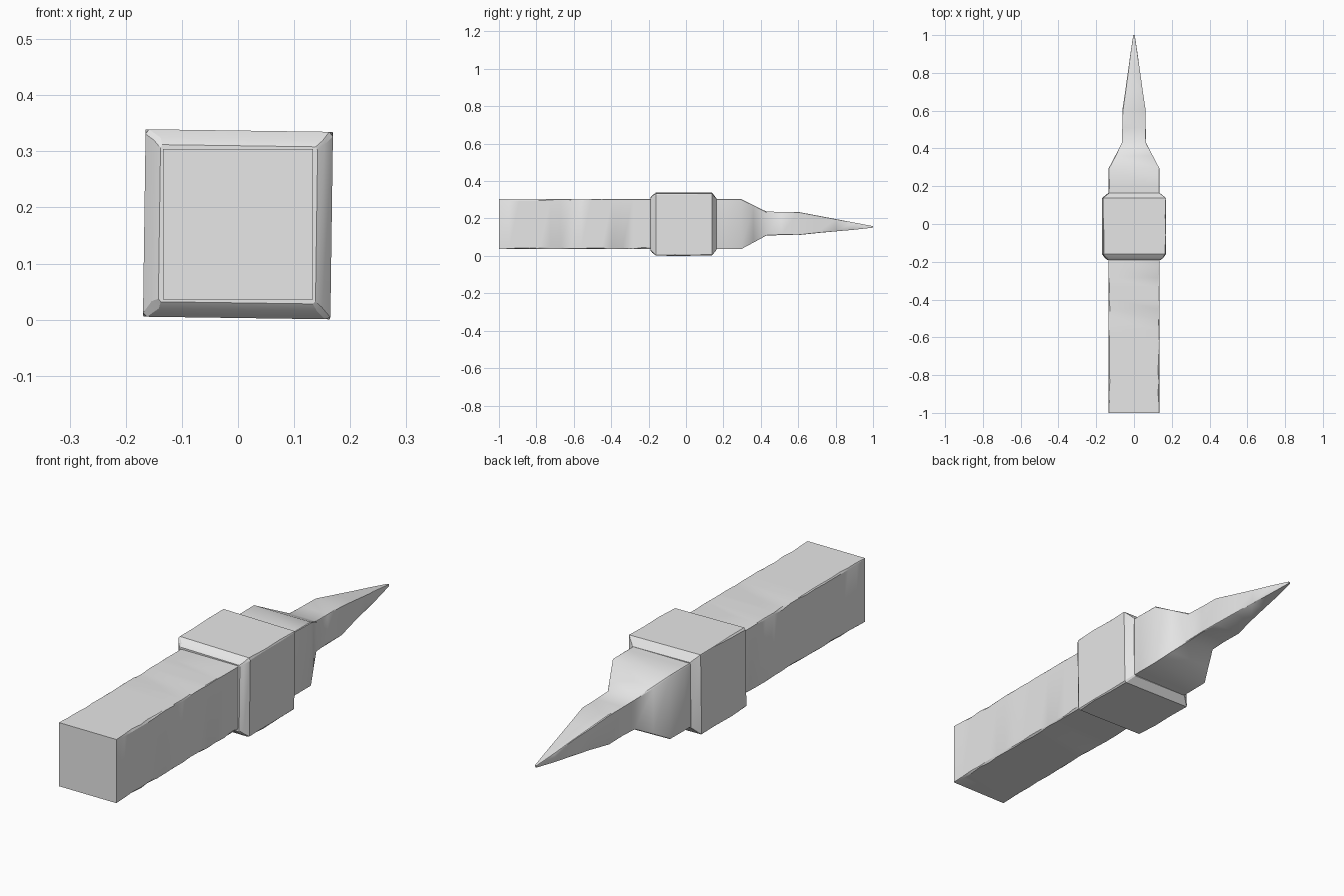
import bpy, bmesh, math, random

random.seed(4)
if "Cube" in bpy.data.objects:
    bpy.data.objects.remove(bpy.data.objects["Cube"])

mat = bpy.data.materials.new("plain grey")
mat.use_nodes = True
mat.diffuse_color = (0.8, 0.8, 0.8, 1)
mat.node_tree.nodes["Principled BSDF"].inputs["Base Color"].default_value = (0.8, 0.8, 0.8, 1)


def ring(bm, y, half, zc, chip):
    """Square section whose four corners are chipped by small random amounts."""
    verts = []
    for sx, sz in ((1, 1), (-1, 1), (-1, -1), (1, -1)):
        a, b = (random.uniform(0.1, 1.0) * chip for _ in range(2))
        p = (sx * half, zc + sz * (half - a))
        q = (sx * (half - b), zc + sz * half)
        pair = (p, q) if sx * sz > 0 else (q, p)
        verts += [bm.verts.new((x, y, z)) for x, z in pair]
    return verts


def loft(name, sections, angle=30):
    """Skin a list of (y, half width, centre z, chip size) into a closed solid."""
    bm = bmesh.new()
    rings = [ring(bm, *s) for s in sections]
    for r0, r1 in zip(rings, rings[1:]):
        for i in range(8):
            j = (i + 1) % 8
            bm.faces.new((r0[i], r0[j], r1[j], r1[i]))
    bm.faces.new(rings[0])
    bm.faces.new(rings[-1])
    bmesh.ops.recalc_face_normals(bm, faces=bm.faces)
    mesh = bpy.data.meshes.new(name)
    bm.to_mesh(mesh)
    bm.free()
    mesh.materials.append(mat)
    obj = bpy.data.objects.new(name, mesh)
    bpy.context.collection.objects.link(obj)
    bpy.ops.object.select_all(action='DESELECT')
    obj.select_set(True)
    bpy.context.view_layer.objects.active = obj
    bpy.ops.object.shade_smooth_by_angle(angle=math.radians(angle))
    return obj


ZC = 0.17

# long square shaft with lightly worn edges
steps = 16
shaft = loft("shaft", [(-1 + 0.88 * i / steps, 0.134, ZC, 0.001 if i == 0 else 0.009)
                       for i in range(steps + 1)])

# wider collar with chamfered ends, twisted very slightly
collar = loft("collar", [
    (-0.19, 0.140, 0, 0.006),
    (-0.18, 0.152, 0, 0.014),
    (-0.16, 0.167, 0, 0.010),
    (-0.06, 0.167, 0, 0.006),
    (0.04, 0.167, 0, 0.006),
    (0.138, 0.167, 0, 0.008),
    (0.163, 0.136, 0, 0.006)], angle=20)
collar.location.z = ZC
collar.rotation_euler.y = 0.014

# shoulder narrowing to a neck, then a long pointed tip
spike = loft("spike", [
    (0.10, 0.134, ZC, 0.004),
    (0.20, 0.134, ZC, 0.006),
    (0.295, 0.134, ZC, 0.006),
    (0.36, 0.100, 0.171, 0.006),
    (0.43, 0.064, 0.173, 0.005),
    (0.51, 0.062, 0.173, 0.004),
    (0.60, 0.062, 0.173, 0.005),
    (0.70, 0.047, 0.169, 0.004),
    (0.80, 0.033, 0.164, 0.003),
    (0.90, 0.019, 0.159, 0.002),
    (1.00, 0.004, 0.155, 0.001)], angle=35)
